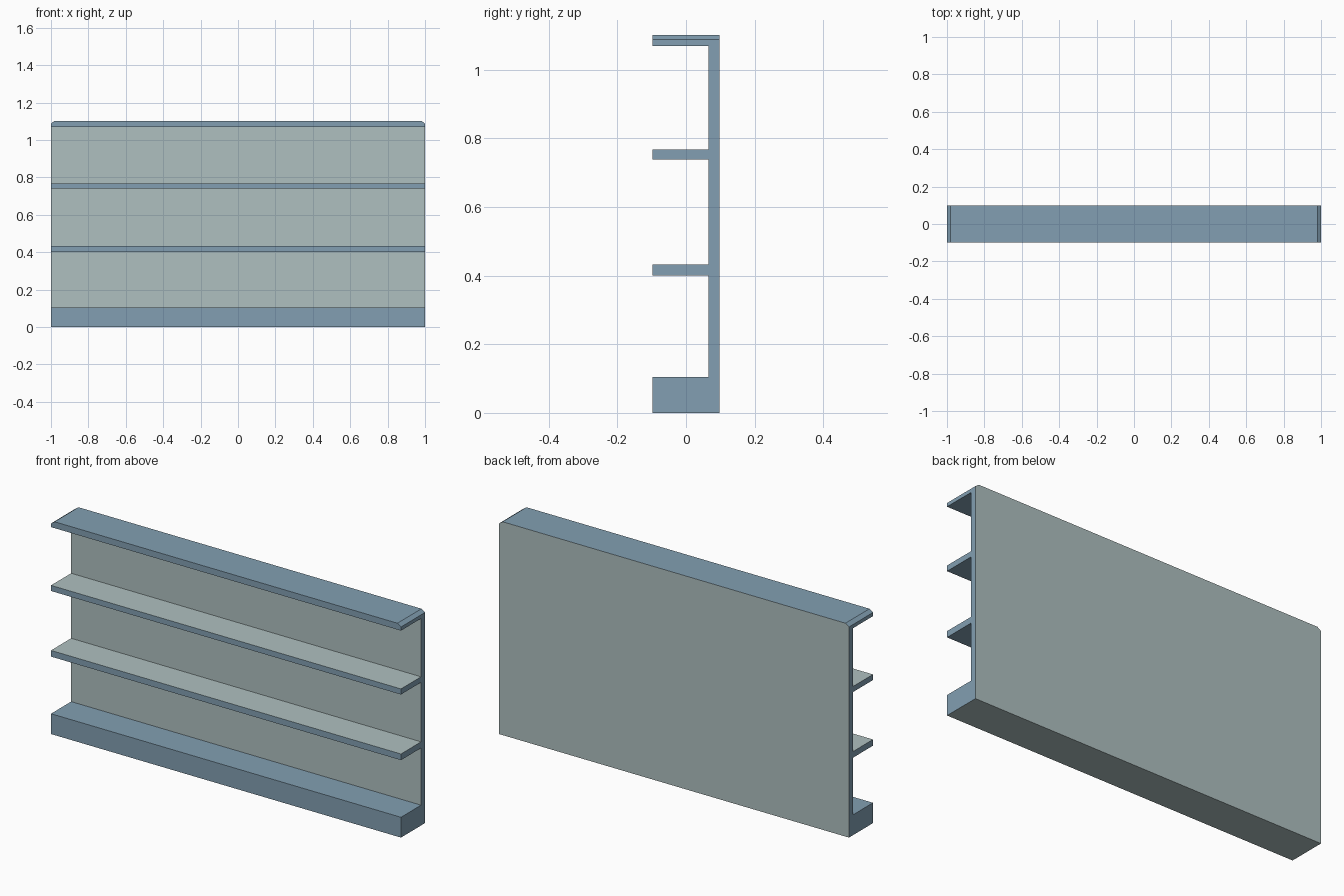
import bpy, bmesh
from mathutils import Vector

cube = bpy.data.objects.get("Cube")
if cube:
    bpy.data.objects.remove(cube, do_unlink=True)


def make_material(name, colour):
    mat = bpy.data.materials.new(name)
    mat.use_nodes = True
    mat.diffuse_color = (*colour, 1)
    mat.node_tree.nodes["Principled BSDF"].inputs["Base Color"].default_value = (*colour, 1)
    return mat


blue = make_material("dusty blue", (0.223, 0.347, 0.445))
grey = make_material("pale grey green", (0.428, 0.527, 0.527))

HALF_X, HALF_Y, HEIGHT = 1.0, 0.098, 1.102
PANEL_Y = 0.066                       # front face of the back panel
BASE_TOP, TOP_UNDER = 0.105, 1.069
SHELVES = [(0.40, 0.432), (0.739, 0.768)]

# Side profile: plinth, shelves, top board and back panel in one outline
profile = [(HALF_Y, 0), (-HALF_Y, 0), (-HALF_Y, BASE_TOP), (PANEL_Y, BASE_TOP)]
for low, high in SHELVES:
    profile += [(PANEL_Y, low), (-HALF_Y, low), (-HALF_Y, high), (PANEL_Y, high)]
profile += [(PANEL_Y, TOP_UNDER), (-HALF_Y, TOP_UNDER), (-HALF_Y, HEIGHT), (HALF_Y, HEIGHT)]

bm = bmesh.new()
end = bm.faces.new([bm.verts.new((-HALF_X, y, z)) for y, z in profile])
extruded = bmesh.ops.extrude_face_region(bm, geom=[end], use_keep_orig=True)["geom"]
bmesh.ops.translate(bm, vec=(2 * HALF_X, 0, 0),
                    verts=[g for g in extruded if isinstance(g, bmesh.types.BMVert)])

# Chamfer both ends of the top board
DROP, INSET = 0.014, 0.02
for side in (-1, 1):
    cut = bmesh.ops.bisect_plane(
        bm, geom=bm.verts[:] + bm.edges[:] + bm.faces[:],
        plane_co=(side * HALF_X, 0, HEIGHT - DROP),
        plane_no=Vector((side * DROP, 0, INSET)).normalized(), clear_outer=True)
    rim = [g for g in cut["geom_cut"] if isinstance(g, bmesh.types.BMEdge)]
    bmesh.ops.edgenet_fill(bm, edges=rim)
bmesh.ops.recalc_face_normals(bm, faces=bm.faces[:])

# Grey: back, panel bays, shelf tops and underside; the rest is blue
for face in bm.faces:
    n, c = face.normal, face.calc_center_median()
    back = n.y > 0.9
    bay = n.y < -0.9 and c.y > 0
    shelf_top = n.z > 0.9 and BASE_TOP + 0.1 < c.z < TOP_UNDER
    underside = n.z < -0.9 and c.z < 0.01
    face.material_index = int(back or bay or shelf_top or underside)

mesh = bpy.data.meshes.new("shelf_unit")
bm.to_mesh(mesh)
bm.free()
mesh.materials.append(blue)
mesh.materials.append(grey)
unit = bpy.data.objects.new("shelf_unit", mesh)
bpy.context.collection.objects.link(unit)
